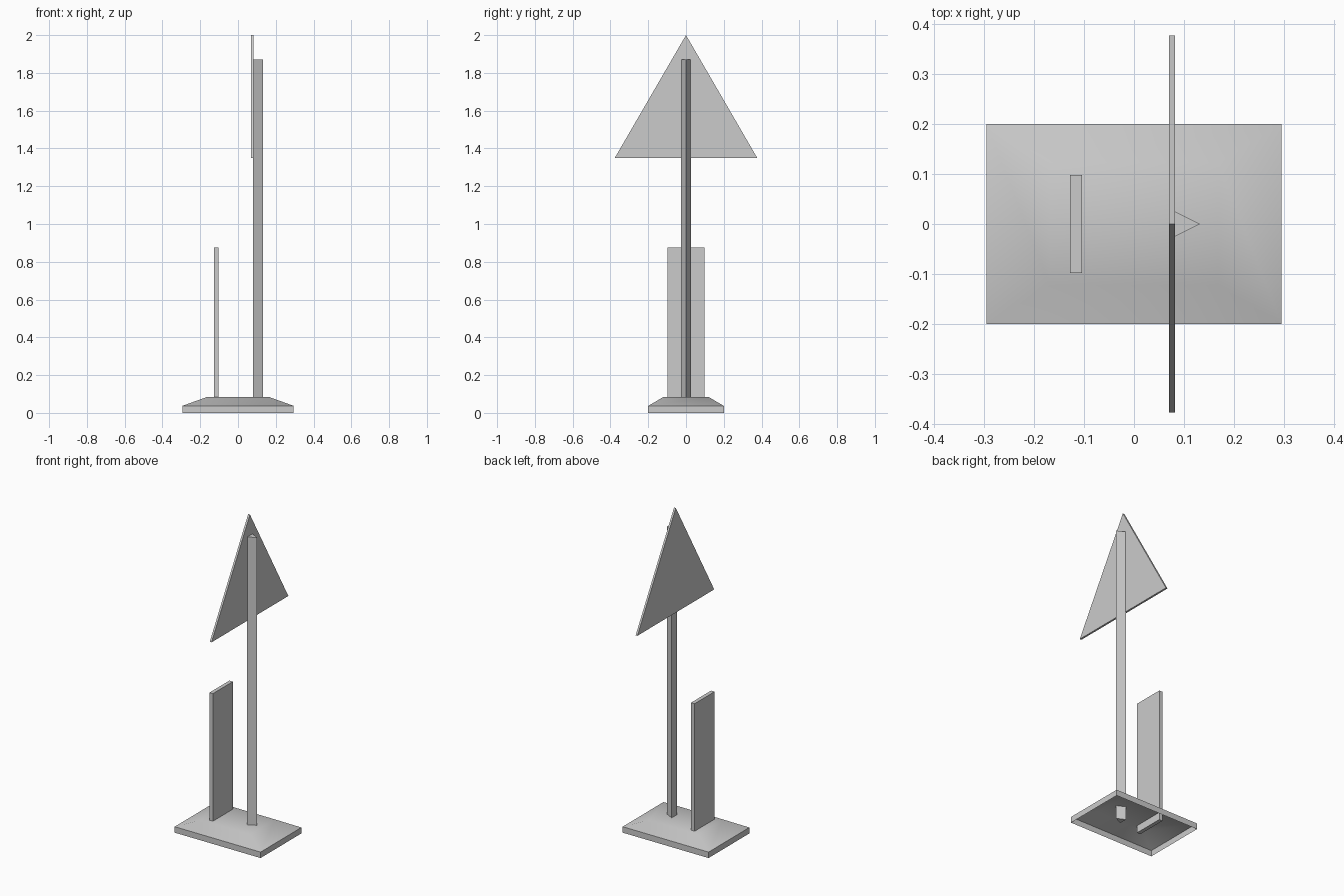
import bpy, bmesh, math
from mathutils import Vector

cube = bpy.data.objects.get("Cube")
if cube:
    bpy.data.objects.remove(cube, do_unlink=True)

grey = bpy.data.materials.new("light grey")
grey.use_nodes = True
colour = (0.6, 0.6, 0.6, 1)
grey.diffuse_color = colour
grey.node_tree.nodes["Principled BSDF"].inputs["Base Color"].default_value = colour


def finish(name, bm):
    """Turn a bmesh into a named, coloured object."""
    bmesh.ops.recalc_face_normals(bm, faces=bm.faces)
    mesh = bpy.data.meshes.new(name)
    bm.to_mesh(mesh)
    bm.free()
    mesh.materials.append(grey)
    obj = bpy.data.objects.new(name, mesh)
    bpy.context.collection.objects.link(obj)
    return obj


def prism(name, outline, offset):
    """Extrude a flat outline along an offset."""
    bm = bmesh.new()
    face = bm.faces.new([bm.verts.new(p) for p in outline])
    ext = bmesh.ops.extrude_face_region(bm, geom=[face])
    moved = [v for v in ext["geom"] if isinstance(v, bmesh.types.BMVert)]
    bmesh.ops.translate(bm, verts=moved, vec=Vector(offset))
    return finish(name, bm)


# Base: open-bottomed shell with an upright skirt and a sloped top
bm = bmesh.new()
rings = []
for hx, hy, z in [(0.295, 0.2, 0), (0.295, 0.2, 0.037), (0.168, 0.122, 0.083)]:
    rings.append([bm.verts.new((sx * hx, sy * hy, z))
                  for sx, sy in [(-1, -1), (1, -1), (1, 1), (-1, 1)]])
for low, high in zip(rings, rings[1:]):
    for i in range(4):
        j = (i + 1) % 4
        bm.faces.new([low[i], low[j], high[j], high[i]])
bm.faces.new(rings[-1])
base = finish("base", bm)
if base.data.polygons[-1].normal.z < 0:
    base.data.flip_normals()

# Smooth the top slopes while the skirt rim stays sharp
bpy.ops.object.select_all(action="DESELECT")
base.select_set(True)
bpy.context.view_layer.objects.active = base
bpy.ops.object.shade_smooth_by_angle(angle=math.radians(40))

# Three-sided post, passing down through the base
prism("post", [(0.08, -0.026, 0), (0.132, 0, 0), (0.08, 0.026, 0)], (0, 0, 1.87))

# Thin triangular sign on the flat side of the post
prism("triangle_sign", [(0.07, -0.377, 1.35), (0.07, 0.377, 1.35), (0.07, 0, 2)],
      (0.012, 0, 0))

# Upright rectangular panel
prism("panel", [(-0.128, -0.098, 0.037), (-0.128, 0.098, 0.037),
                (-0.128, 0.098, 0.875), (-0.128, -0.098, 0.875)], (0.024, 0, 0))
